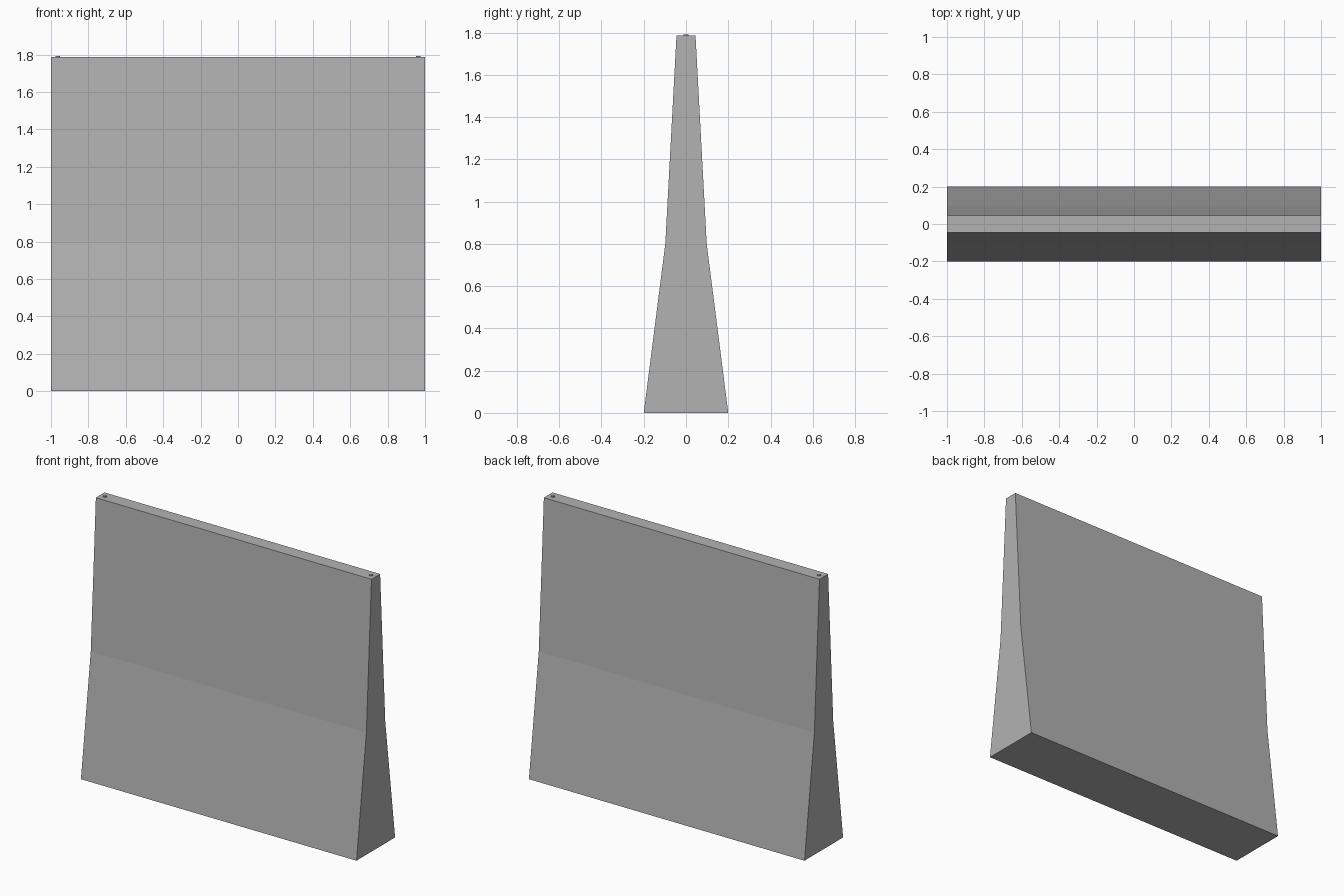
import bpy, bmesh

cube = bpy.data.objects.get("Cube")
if cube:
    bpy.data.objects.remove(cube, do_unlink=True)


def material(name, rgb):
    mat = bpy.data.materials.new(name)
    mat.use_nodes = True
    mat.diffuse_color = (*rgb, 1)
    mat.node_tree.nodes["Principled BSDF"].inputs["Base Color"].default_value = (*rgb, 1)
    return mat


def add_object(name, bm, mat):
    bmesh.ops.recalc_face_normals(bm, faces=bm.faces)
    mesh = bpy.data.meshes.new(name)
    bm.to_mesh(mesh)
    bm.free()
    mesh.materials.append(mat)
    obj = bpy.data.objects.new(name, mesh)
    bpy.context.collection.objects.link(obj)
    return obj


concrete = material("concrete grey", (0.45, 0.45, 0.45))
HEIGHT = 1.787

# Barrier body: mirrored half profile (half depth, height) extruded along x
half = [(0.2, 0), (0.098, 0.8), (0.045, HEIGHT)]
outline = half + [(-y, z) for y, z in reversed(half)]
bm = bmesh.new()
face = bm.faces.new([bm.verts.new((-1, y, z)) for y, z in outline])
end = bmesh.ops.extrude_face_region(bm, geom=[face])
bmesh.ops.translate(bm, vec=(2, 0, 0),
                    verts=[v for v in end["geom"] if isinstance(v, bmesh.types.BMVert)])
add_object("barrier_body", bm, concrete)

# Small lifting studs near both ends of the top
for side, x in (("left", 0.965), ("right", -0.965)):
    bm = bmesh.new()
    bmesh.ops.create_cone(bm, cap_ends=True, segments=12,
                          radius1=0.012, radius2=0.012, depth=0.008)
    bmesh.ops.translate(bm, verts=bm.verts, vec=(x, 0, HEIGHT))
    add_object(side + "_lifting_stud", bm, concrete)
